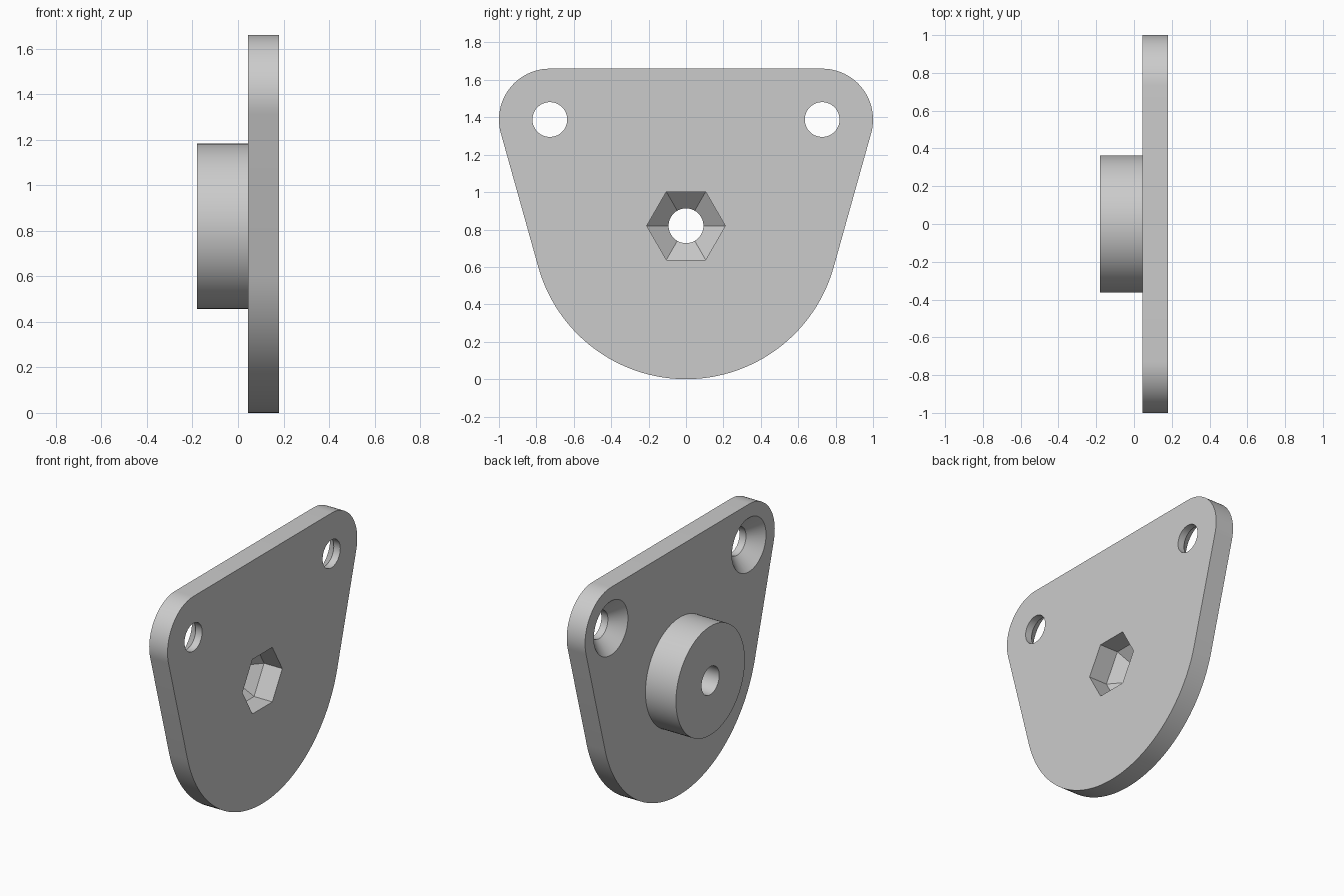
import bpy, bmesh
from math import sin, cos, pi, radians, atan2, acos, hypot

if "Cube" in bpy.data.objects:
    bpy.data.objects.remove(bpy.data.objects["Cube"])

grey = bpy.data.materials.new("plain grey")
grey.use_nodes = True
grey.diffuse_color = (0.6, 0.6, 0.6, 1)
grey.node_tree.nodes["Principled BSDF"].inputs["Base Color"].default_value = (0.6, 0.6, 0.6, 1)

# Main dimensions: plate faces, boss end, hub and lug circles
BACK, FACE, BOSS_END = 0.045, 0.18, -0.18
HUB_Z, HUB_R, BOSS_R, BORE_R = 0.82, 0.82, 0.363, 0.093
LUG_Y, LUG_Z, LUG_R = 0.728, 1.388, 0.272


def loft(name, rings):
    """Solid skinned through rings of equal point count, each (x, [(y, z), ...])."""
    bm = bmesh.new()
    loops = [[bm.verts.new((x, y, z)) for y, z in pts] for x, pts in rings]
    n = len(loops[0])
    for a, b in zip(loops, loops[1:]):
        for i in range(n):
            j = (i + 1) % n
            bm.faces.new((a[i], a[j], b[j], b[i]))
    bm.faces.new(loops[0])
    bm.faces.new(loops[-1])
    bmesh.ops.recalc_face_normals(bm, faces=bm.faces)
    mesh = bpy.data.meshes.new(name)
    bm.to_mesh(mesh)
    bm.free()
    mesh.materials.append(grey)
    obj = bpy.data.objects.new(name, mesh)
    bpy.context.collection.objects.link(obj)
    return obj


def arc(y, z, r, start, end, steps):
    angles = [start + (end - start) * i / steps for i in range(steps + 1)]
    return [(y + r * cos(a), z + r * sin(a)) for a in angles]


def turned(name, y, z, profile, sides=64):
    """Solid about an axis along x, from (x, radius) pairs."""
    return loft(name, [(x, arc(y, z, r, 0, 2 * pi, sides)[:-1]) for x, r in profile])


# Plate outline: tangent lines joining a large lower arc to two lug arcs
dy, dz = LUG_Y, LUG_Z - HUB_Z
tangent = atan2(dz, dy) - acos((HUB_R - LUG_R) / hypot(dy, dz))
outline = arc(0, HUB_Z, HUB_R, -pi - tangent, tangent, 64)
outline += arc(LUG_Y, LUG_Z, LUG_R, tangent, pi / 2, 24)
outline += arc(-LUG_Y, LUG_Z, LUG_R, pi / 2, pi - tangent, 24)
plate = loft("mounting_plate", [(BACK, outline), (FACE, outline)])

# Round boss, sunk into the plate before merging
boss = turned("boss", 0, HUB_Z, [(BOSS_END, BOSS_R), (0.1, BOSS_R)], 96)

# Hexagonal pocket tapering into a round bore
pocket = turned("hex_pocket", 0, HUB_Z, [(0.3, 0.21), (BACK, 0.21), (-0.063, 0.085)], 6)
bore = turned("bore", 0, HUB_Z, [(-0.3, BORE_R), (0.1, BORE_R)])

# Countersunk screw holes
steps = [(("UNION"), boss), ("DIFFERENCE", pocket), ("DIFFERENCE", bore)]
for side in (-1, 1):
    hole = turned("screw_hole", side * LUG_Y, LUG_Z,
                  [(BACK - 0.03, 0.21), (0.132, BORE_R), (0.3, BORE_R)])
    steps.append(("DIFFERENCE", hole))

# Merge and cut, then discard the helpers
for operation, helper in steps:
    mod = plate.modifiers.new(helper.name, "BOOLEAN")
    mod.operation, mod.object, mod.solver = operation, helper, "EXACT"
    helper.hide_render = True
evaluated = plate.evaluated_get(bpy.context.evaluated_depsgraph_get())
result = bpy.data.meshes.new_from_object(evaluated)
plate.modifiers.clear()
plate.data = result
for _, helper in steps:
    bpy.data.objects.remove(helper)

for obj in bpy.context.selected_objects:
    obj.select_set(False)
plate.select_set(True)
bpy.context.view_layer.objects.active = plate
bpy.ops.object.shade_smooth_by_angle(angle=radians(30))
